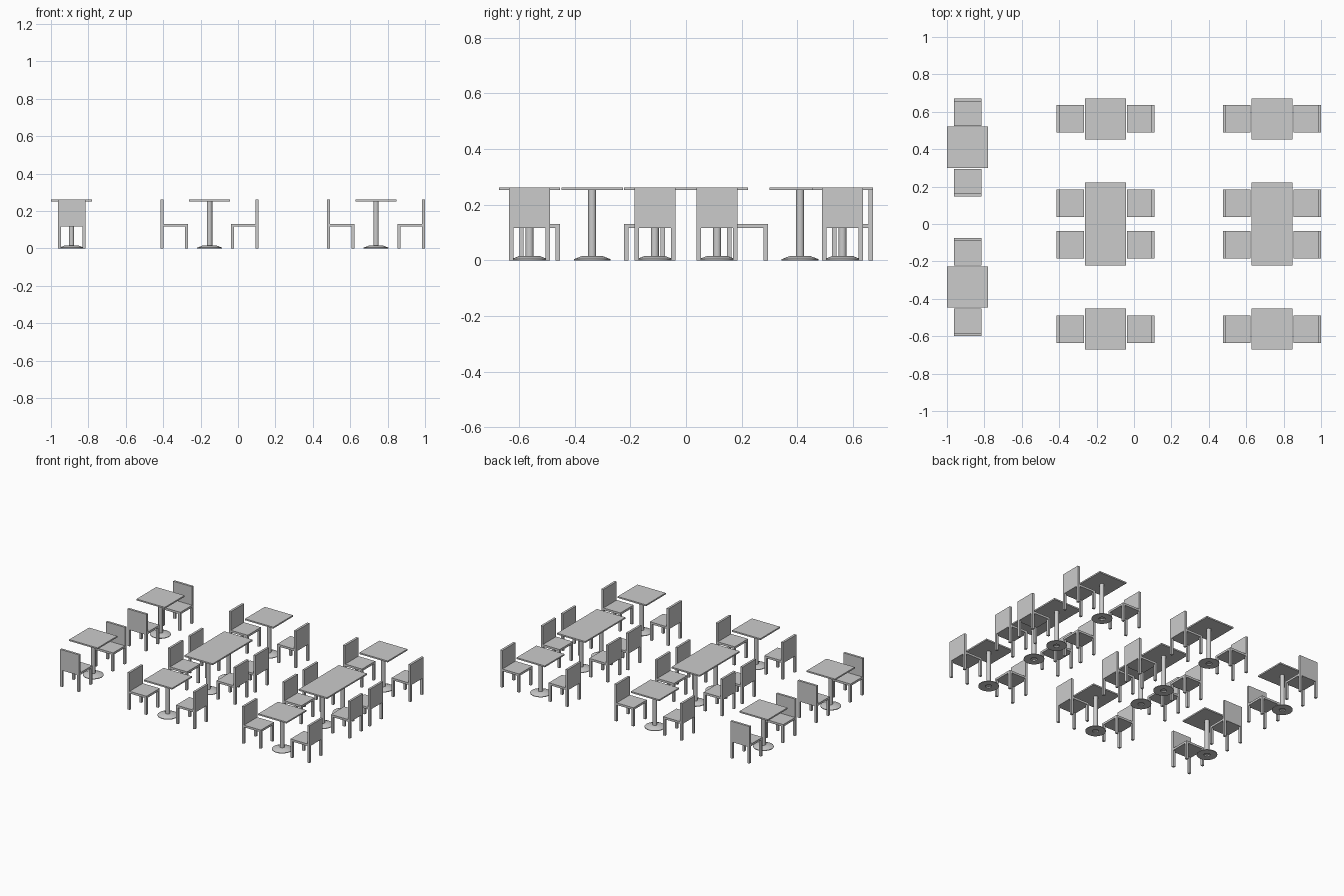
import bpy, bmesh, math
from mathutils import Matrix, Vector

if "Cube" in bpy.data.objects:
    bpy.data.objects.remove(bpy.data.objects["Cube"])

H = 0.262            # overall height and chair reach from the table centre
W = 0.147            # chair width and depth
T = 0.016            # leg and back thickness


def finish(bm, name, smooth=False):
    bmesh.ops.recalc_face_normals(bm, faces=bm.faces)
    me = bpy.data.meshes.new(name)
    bm.to_mesh(me)
    bm.free()
    if smooth:
        me.shade_smooth()
        me.set_sharp_from_angle(angle=math.radians(25))
    return me


def box_mesh(name, size):
    bm = bmesh.new()
    bmesh.ops.create_cube(bm, size=1)
    bmesh.ops.scale(bm, vec=size, verts=bm.verts)
    return finish(bm, name)


def lathe_mesh(name, profile, steps=24):
    bm = bmesh.new()
    vs = [bm.verts.new((r, 0, z)) for r, z in profile]
    es = [bm.edges.new(p) for p in zip(vs, vs[1:])]
    bmesh.ops.spin(bm, geom=vs + es, cent=(0, 0, 0), axis=(0, 0, 1),
                   angle=math.tau, steps=steps)
    bmesh.ops.remove_doubles(bm, verts=bm.verts, dist=1e-5)
    return finish(bm, name, True)


def place(name, mesh, matrix):
    ob = bpy.data.objects.new(name, mesh)
    bpy.context.collection.objects.link(ob)
    ob.matrix_world = matrix


# Shared part meshes
seat = box_mesh("seat", (W - T, W, 0.015))
back = box_mesh("chair_back", (T, W, 0.261 - 0.116))
leg = box_mesh("leg", (T, T, 0.118))
small_top = box_mesh("table_top", (0.22, 0.22, 0.01))
long_top = box_mesh("long_table_top", (0.22, 0.445, 0.01))
pedestal = lathe_mesh("pedestal", [
    (0, 0.008), (0.02, 0.008), (0.02, 0), (0.066, 0), (0.066, 0.004),
    (0.038, 0.015), (0.0145, 0.016), (0.0145, 0.253)])


def chair(m):
    # Chair sits on the -x side of the table with its back outermost
    place("seat", seat, m @ Matrix.Translation((-H + T + (W - T) / 2, 0, 0.1235)))
    place("chair_back", back, m @ Matrix.Translation((-H + T / 2, 0, 0.1885)))
    for name, x in (("back_leg", -H + T / 2), ("front_leg", -H + W - T / 2)):
        for s in (-1, 1):
            place(name, leg, m @ Matrix.Translation((x, s * (W - T) / 2, 0.059)))


def setting(x, y, turn=0):
    # One pedestal with a facing pair of chairs
    m = Matrix.Translation((x, y, 0)) @ Matrix.Rotation(turn, 4, 'Z')
    place("pedestal", pedestal, m)
    for a in (0, math.pi):
        chair(m @ Matrix.Rotation(a, 4, 'Z'))


def top(mesh, x, y):
    place(mesh.name, mesh, Matrix.Translation((x, y, 0.257)))


# Two main rows: small table, long table, small table
for x in (-0.152, 0.738):
    for y in (-0.562, -0.112, 0.112, 0.562):
        setting(x, y)
    top(long_top, x, 0)
    for y in (-0.562, 0.562):
        top(small_top, x, y)

# Left row: two small tables with chairs turned along y
for y in (-0.337, 0.41):
    setting(-0.89, y, math.pi / 2)
    top(small_top, -0.89, y)
